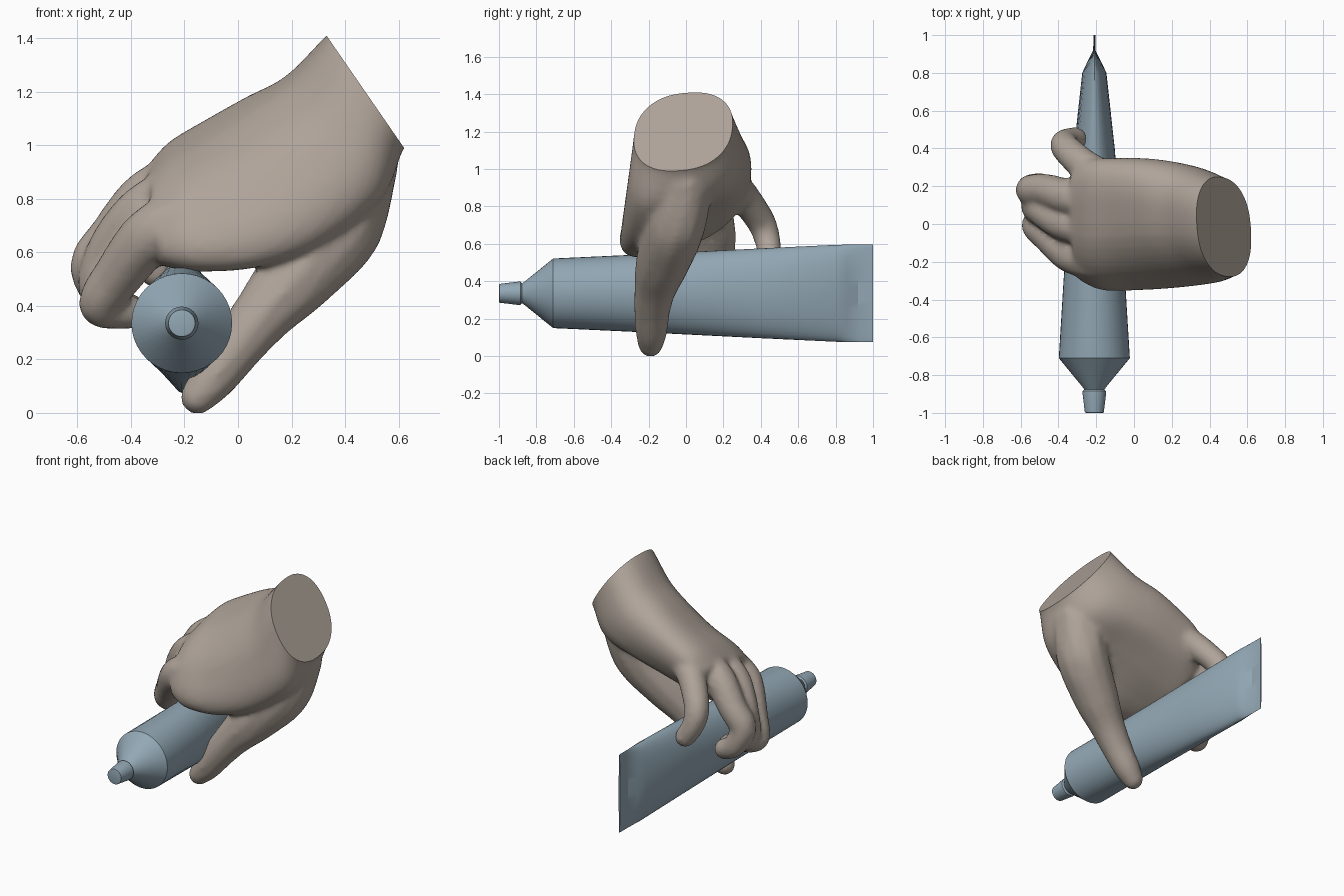
import bpy, bmesh, math
from mathutils import Vector

if "Cube" in bpy.data.objects:
    bpy.data.objects.remove(bpy.data.objects["Cube"])


def material(name, rgb):
    m = bpy.data.materials.new(name)
    m.diffuse_color = (*rgb, 1)
    m.use_nodes = True
    m.node_tree.nodes["Principled BSDF"].inputs["Base Color"].default_value = m.diffuse_color
    return m


def make_object(name, bm, mat):
    bmesh.ops.recalc_face_normals(bm, faces=bm.faces)
    me = bpy.data.meshes.new(name)
    bm.to_mesh(me)
    bm.free()
    ob = bpy.data.objects.new(name, me)
    bpy.context.collection.objects.link(ob)
    me.materials.append(mat)
    return ob


def smooth(ob, angle):
    bpy.ops.object.select_all(action='DESELECT')
    ob.select_set(True)
    bpy.context.view_layer.objects.active = ob
    bpy.ops.object.shade_smooth_by_angle(angle=math.radians(angle))


def loft(bm, rings):
    loops = [[bm.verts.new(p) for p in r] for r in rings]
    n = len(loops[0])
    for a, b in zip(loops, loops[1:]):
        for i in range(n):
            j = (i + 1) % n
            bm.faces.new((a[i], a[j], b[j], b[i]))
    bm.faces.new(loops[0])
    bm.faces.new(loops[-1])


def spline(pts, steps):
    """Catmull-Rom curve through points of any dimension."""
    v = [Vector(p) for p in pts]
    v = [v[0]] + v + [v[-1]]
    out = []
    for p0, p1, p2, p3 in zip(v, v[1:], v[2:], v[3:]):
        for s in range(steps):
            t = s / steps
            out.append(0.5 * (2 * p1 + (p2 - p0) * t + (2 * p0 - 5 * p1 + 4 * p2 - p3) * t ** 2
                              + (3 * p1 - p0 - 3 * p2 + p3) * t ** 3))
    return out + [v[-1]]


def digit(bm, pts):
    """Chain of blended balls along a curve; points are (x, y, z, radius)."""
    for p in spline(pts, 7):
        ball = bmesh.ops.create_icosphere(bm, subdivisions=2, radius=p.w)
        bmesh.ops.translate(bm, verts=ball['verts'], vec=p.xyz)


def spow(x, e):
    return math.copysign(abs(x) ** e, x)


skin = material("skin", (0.43, 0.37, 0.32))
blue = material("tube_blue", (0.29, 0.39, 0.46))

# Squeeze tube: round shoulder flattening into an upright crimp
CX, CZ, N = -0.21, 0.335, 40


def tube_ring(y, rx, rz):
    return [(CX + rx * math.cos(2 * math.pi * i / N), y,
             CZ + rz * math.sin(2 * math.pi * i / N)) for i in range(N)]


bm = bmesh.new()
loft(bm, [tube_ring(*r) for r in [
    (-0.88, 0.05, 0.05), (-0.86, 0.065, 0.065), (-0.71, 0.188, 0.186), (-0.3, 0.163, 0.205),
    (0.0, 0.14, 0.22), (0.4, 0.108, 0.24), (0.8, 0.064, 0.259), (0.86, 0.036, 0.26),
    (0.92, 0.006, 0.26), (1.0, 0.005, 0.26)]])
smooth(make_object("tube_body", bm, blue), 25)

# Screw cap
bm = bmesh.new()
loft(bm, [tube_ring(y, r, r) for y, r in [
    (-1.0, 0.042), (-0.998, 0.05), (-0.9, 0.062), (-0.885, 0.062), (-0.875, 0.052)]])
smooth(make_object("tube_cap", bm, blue), 35)

# Palm sections: back point (x, z), palm point (x, z), y range, twist, hollow
bm = bmesh.new()
palm = [
    (0.38, 1.444, 0.67, 1.024, -0.28, 0.25, 0.2, 0),
    (0.33, 1.41, 0.62, 0.99, -0.28, 0.25, 0.2, 0),
    (0.18, 1.26, 0.54, 0.78, -0.31, 0.31, 0.35, 0.05),
    (0.03, 1.18, 0.32, 0.61, -0.335, 0.345, 0.5, 0.16),
    (-0.13, 1.09, 0.08, 0.53, -0.35, 0.35, 0.6, 0.16),
    (-0.26, 1.01, -0.15, 0.52, -0.35, 0.34, 0.62, 0.1),
    (-0.34, 0.92, -0.29, 0.55, -0.29, 0.28, 0.62, 0)]
rings = []
for tx, tz, bx, bz, y0, y1, tw, hollow in spline(palm, 5):
    ring = []
    for i in range(40):
        a = 2 * math.pi * i / 40
        h = spow(math.sin(a + tw), 0.9) / 2 + hollow * max(0, -math.sin(a - 0.2)) ** 4
        ring.append(((tx + bx) / 2 + (tx - bx) * h,
                     (y0 + y1) / 2 + (y1 - y0) / 2 * spow(math.cos(a), 0.85),
                     (tz + bz) / 2 + (tz - bz) * h))
    rings.append(ring)
loft(bm, rings)

# Thumb, then the four fingers from index to little
for pts in [
    [(0.44, -0.02, 0.92, 0.165), (0.375, -0.06, 0.7, 0.17), (0.225, -0.12, 0.515, 0.15),
     (0.1, -0.16, 0.375, 0.118), (0, -0.18, 0.25, 0.1), (-0.09, -0.185, 0.13, 0.087),
     (-0.15, -0.19, 0.06, 0.068)],
    [(-0.18, -0.2, 0.74, 0.1), (-0.32, -0.16, 0.67, 0.11), (-0.45, -0.06, 0.51, 0.095),
     (-0.515, 0, 0.4, 0.08), (-0.4, 0.05, 0.375, 0.065)],
    [(-0.18, -0.03, 0.84, 0.1), (-0.35, 0, 0.76, 0.1), (-0.48, 0.07, 0.6, 0.09),
     (-0.52, 0.1, 0.45, 0.075), (-0.4, 0.12, 0.38, 0.065)],
    [(-0.16, 0.12, 0.87, 0.1), (-0.33, 0.14, 0.82, 0.1), (-0.47, 0.18, 0.66, 0.09),
     (-0.545, 0.18, 0.55, 0.085), (-0.5, 0.2, 0.43, 0.073), (-0.42, 0.19, 0.38, 0.068)],
    [(-0.15, 0.24, 0.91, 0.1), (-0.25, 0.3, 0.86, 0.09), (-0.36, 0.4, 0.72, 0.08),
     (-0.36, 0.435, 0.62, 0.072), (-0.31, 0.45, 0.53, 0.065)],
]:
    digit(bm, pts)
bmesh.ops.triangulate(bm, faces=[f for f in bm.faces if len(f.verts) > 4])
hand = make_object("hand", bm, skin)

# Fuse palm and digits into one soft skin
rm = hand.modifiers.new("fuse", 'REMESH')
rm.mode = 'VOXEL'
rm.voxel_size = 0.016
sm = hand.modifiers.new("soften", 'SMOOTH')
sm.factor = 0.5
sm.iterations = 8
deps = bpy.context.evaluated_depsgraph_get()
fused = bpy.data.meshes.new_from_object(hand.evaluated_get(deps))
hand.modifiers.clear()

# Flat cut across the wrist
bm = bmesh.new()
bm.from_mesh(fused)
cut = bmesh.ops.bisect_plane(bm, geom=bm.verts[:] + bm.edges[:] + bm.faces[:],
                             plane_co=(0.33, 0, 1.41), plane_no=(0.42, 0, 0.29), clear_outer=True)
rim = [e for e in cut['geom_cut'] if isinstance(e, bmesh.types.BMEdge)]
bmesh.ops.holes_fill(bm, edges=rim, sides=0)
bm.to_mesh(fused)
bm.free()
hand.data = fused
if not fused.materials:
    fused.materials.append(skin)
smooth(hand, 40)
